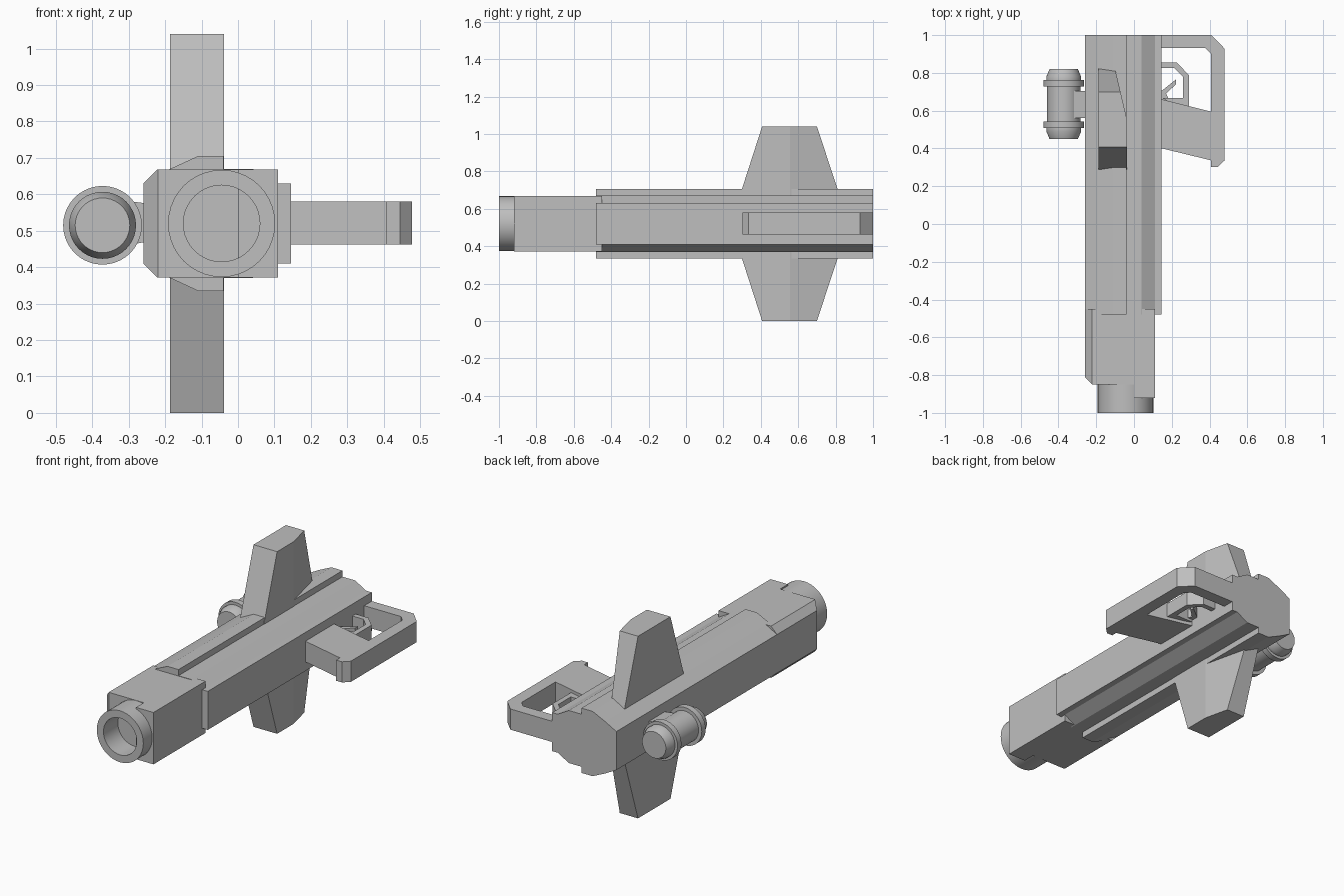
import bpy, bmesh, math
from mathutils import Vector

cube = bpy.data.objects.get("Cube")
if cube:
    bpy.data.objects.remove(cube, do_unlink=True)

grey = bpy.data.materials.new("plain grey")
grey.use_nodes = True
COLOUR = (0.52, 0.52, 0.52, 1)
grey.diffuse_color = COLOUR
grey.node_tree.nodes["Principled BSDF"].inputs["Base Color"].default_value = COLOUR

MID = 0.52  # height of the mirror plane


def finish(name, bm, smooth=False):
    bmesh.ops.recalc_face_normals(bm, faces=bm.faces)
    mesh = bpy.data.meshes.new(name)
    bm.to_mesh(mesh)
    bm.free()
    mesh.materials.append(grey)
    ob = bpy.data.objects.new(name, mesh)
    bpy.context.collection.objects.link(ob)
    if smooth:
        bpy.ops.object.select_all(action='DESELECT')
        ob.select_set(True)
        bpy.context.view_layer.objects.active = ob
        bpy.ops.object.shade_smooth_by_angle(angle=math.radians(30))
    return ob


def prism(points, axis, lo, hi):
    """Extrude a flat outline along one axis; points use the other two axes in order."""
    bm = bmesh.new()
    verts = []
    for p in points:
        co = list(p)
        co.insert("xyz".index(axis), lo)
        verts.append(bm.verts.new(co))
    face = bm.faces.new(verts)
    out = bmesh.ops.extrude_face_region(bm, geom=[face])
    shift = Vector([hi - lo if a == axis else 0 for a in "xyz"])
    bmesh.ops.translate(bm, vec=shift, verts=[v for v in out["geom"] if isinstance(v, bmesh.types.BMVert)])
    return bm


def slice_off(bm, point, normal):
    """Cut away everything on the normal's side and cap the cut."""
    geom = bm.verts[:] + bm.edges[:] + bm.faces[:]
    cut = bmesh.ops.bisect_plane(bm, geom=geom, plane_co=point, plane_no=normal, clear_outer=True)
    edges = [e for e in cut["geom_cut"] if isinstance(e, bmesh.types.BMEdge)]
    bmesh.ops.holes_fill(bm, edges=edges)


def lathe(name, profile, x, z, closed=False, steps=40):
    """Turn (radius, y) points around a lengthwise axis."""
    bm = bmesh.new()
    rings = []
    for r, y in profile:
        rings.append([bm.verts.new((x + r * math.cos(t), y, z + r * math.sin(t)))
                      for t in (math.tau * i / steps for i in range(steps))])
    pairs = list(zip(rings, rings[1:]))
    for a, b in pairs:
        for i in range(steps):
            j = (i + 1) % steps
            bm.faces.new((a[i], a[j], b[j], b[i]))
    bm.faces.new(rings[0])
    bm.faces.new(rings[-1])
    return finish(name, bm, True)


def mirrored(half):
    return half + [(x, 2 * MID - z) for x, z in reversed(half)]


# Main body with rail ridges above and below
body_half = [(0.145, 0.63), (0.11, 0.63), (0.04, 0.67), (-0.04, 0.67),
             (-0.04, 0.705), (-0.11, 0.705), (-0.19, 0.668), (-0.26, 0.63)]
finish("main_body", prism(mirrored(body_half), "y", -0.48, 1.0))

# Front block, bevelled on its right side and at the front corner
block_half = [(0.11, 0.668), (-0.222, 0.668), (-0.26, 0.63)]
block = prism(mirrored(block_half), "y", -0.85, -0.45)
slice_off(block, (-0.26, -0.81, MID), (-1, -1, 0))
finish("front_block", block)
finish("front_block_step", prism([(0, 0.372), (0.11, 0.372), (0.11, 0.668), (0, 0.668)], "y", -0.92, -0.8))

# Hollow muzzle
lathe("muzzle", [(0.147, -0.8), (0.147, -1.0), (0.105, -1.0), (0.105, -0.87)], -0.045, MID)

# Upper and lower fins, thinned at the rear on the left side
for name, side in (("upper_fin", 1), ("lower_fin", -1)):
    outline = [(0.265, 0.6), (0.407, 1.04), (0.70, 1.04), (0.845, 0.6)]
    outline = [(y, MID + side * (z - MID)) for y, z in outline]
    fin = prism(outline, "x", -0.187, -0.038)
    slice_off(fin, (-0.04, 0.565, MID), (0.255, 0.06, 0))
    finish(name, fin)

# Side grip frame, one outline around an opening that meets the body
grip = [(0.12, 1.0), (0.41, 1.0), (0.478, 0.93), (0.478, 0.335), (0.445, 0.303), (0.408, 0.303),
        (0.408, 0.337), (0.12, 0.407), (0.12, 0.667), (0.408, 0.595), (0.408, 0.90),
        (0.378, 0.932), (0.12, 0.932)]
finish("grip_frame", prism(grip, "z", 0.462, 0.58))

# Trigger guard and trigger
guard = [(0.12, 0.855), (0.225, 0.855), (0.29, 0.79), (0.29, 0.615), (0.2, 0.635), (0.15, 0.668),
         (0.26, 0.668), (0.26, 0.78), (0.215, 0.825), (0.12, 0.825)]
finish("trigger_guard", prism(guard, "z", 0.48, 0.562))
finish("trigger", prism([(0.14, 0.65), (0.19, 0.65), (0.17, 0.69), (0.222, 0.74),
                         (0.222, 0.765), (0.14, 0.7)], "z", 0.495, 0.547))

# Side canister with two flanges, and its mount
half_can = [(0.075, 0.185), (0.092, 0.145), (0.092, 0.127), (0.108, 0.127), (0.108, 0.092), (0.088, 0.092)]
profile = [(r, 0.635 - d) for r, d in half_can] + [(r, 0.635 + d) for r, d in reversed(half_can)]
lathe("canister", profile, -0.372, 0.515)
finish("canister_mount", prism([(-0.33, 0.455), (-0.25, 0.47), (-0.25, 0.575), (-0.33, 0.585)], "y", 0.562, 0.705))
